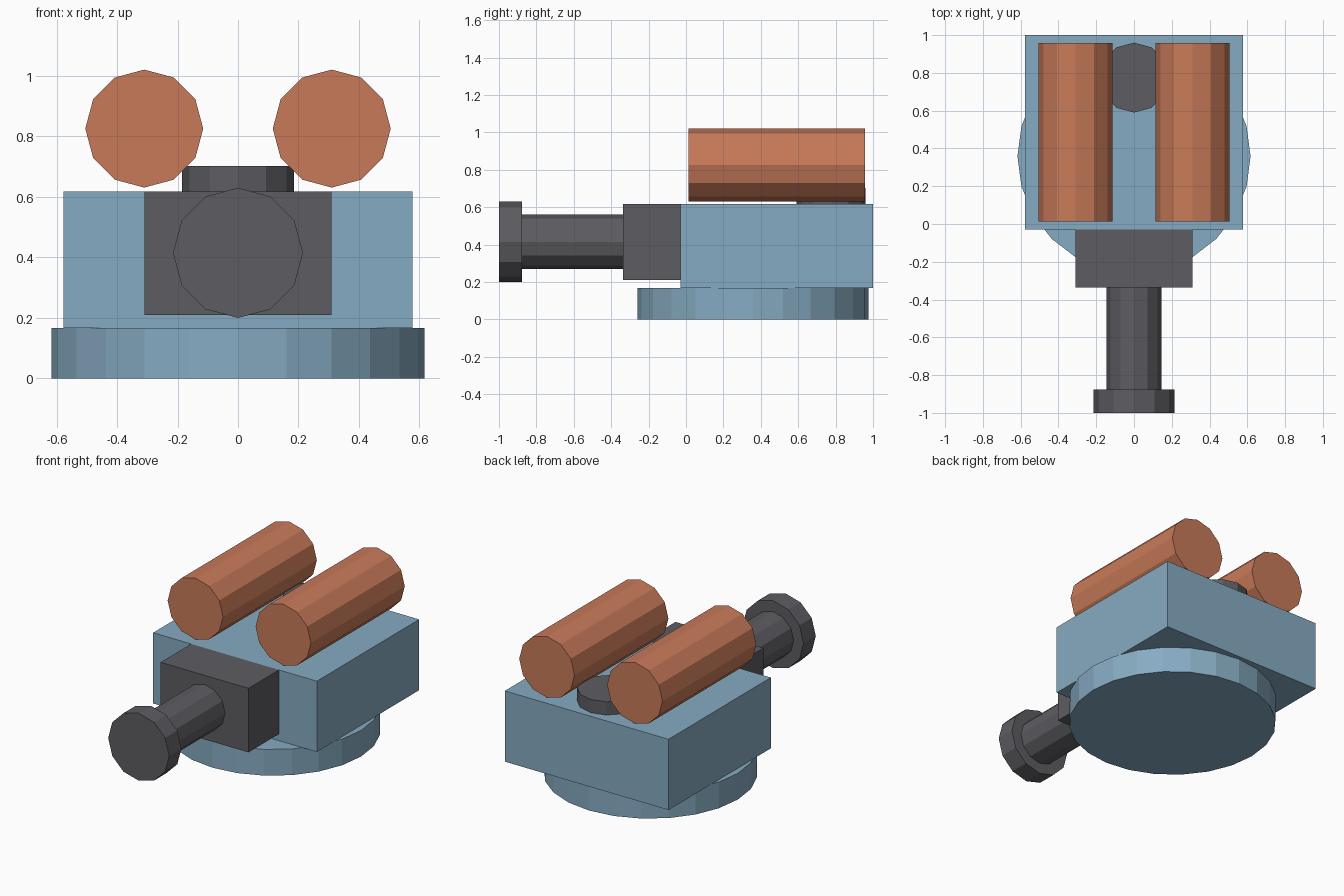
import bpy
from math import pi
from mathutils import Matrix

cube = bpy.data.objects.get("Cube")
if cube:
    bpy.data.objects.remove(cube, do_unlink=True)


def material(name, rgb):
    mat = bpy.data.materials.new(name)
    mat.use_nodes = True
    color = (*rgb, 1.0)
    mat.diffuse_color = color
    mat.node_tree.nodes["Principled BSDF"].inputs["Base Color"].default_value = color
    return mat


blue = material("dusty blue", (0.24, 0.41, 0.54))
grey = material("dark grey", (0.11, 0.107, 0.12))
orange = material("terracotta", (0.58, 0.195, 0.10))


def finish(name, mat):
    obj = bpy.context.object
    obj.name = obj.data.name = name
    obj.data.materials.append(mat)
    return obj


def box(name, mat, low, high):
    center = [(a + b) / 2 for a, b in zip(low, high)]
    bpy.ops.mesh.primitive_cube_add(size=1, location=center)
    obj = finish(name, mat)
    obj.data.transform(Matrix.Diagonal([b - a for a, b in zip(low, high)] + [1]))
    return obj


def disc(name, mat, radius, y, low, high, sides=12):
    """Upright cylinder between two heights."""
    bpy.ops.mesh.primitive_cylinder_add(
        vertices=sides, radius=radius, depth=high - low, location=(0, y, (low + high) / 2))
    return finish(name, mat)


def tube(name, mat, radius, x, z, front, back):
    """Twelve-sided cylinder lying along y."""
    bpy.ops.mesh.primitive_cylinder_add(
        vertices=12, radius=radius, depth=back - front,
        location=(x, (front + back) / 2, z), rotation=(pi / 2, 0, 0))
    return finish(name, mat)


# Turning ring and main housing
disc("turret_ring", blue, 0.617, 0.358, 0, 0.167, sides=24)
box("turret_body", blue, (-0.577, -0.03, 0.167), (0.577, 1.0, 0.618))

# Gun mount, barrel and muzzle
box("gun_mount", grey, (-0.31, -0.337, 0.21), (0.31, -0.03, 0.618))
tube("barrel", grey, 0.145, 0, 0.415, -0.88, -0.337)
tube("muzzle", grey, 0.215, 0, 0.415, -1.0, -0.877)

# Roof hatch
disc("hatch", grey, 0.185, 0.775, 0.618, 0.702)

# Paired canisters above the roof
for side, x in (("left", 0.31), ("right", -0.31)):
    tube(side + "_canister", orange, 0.195, x, 0.826, 0.013, 0.958)
